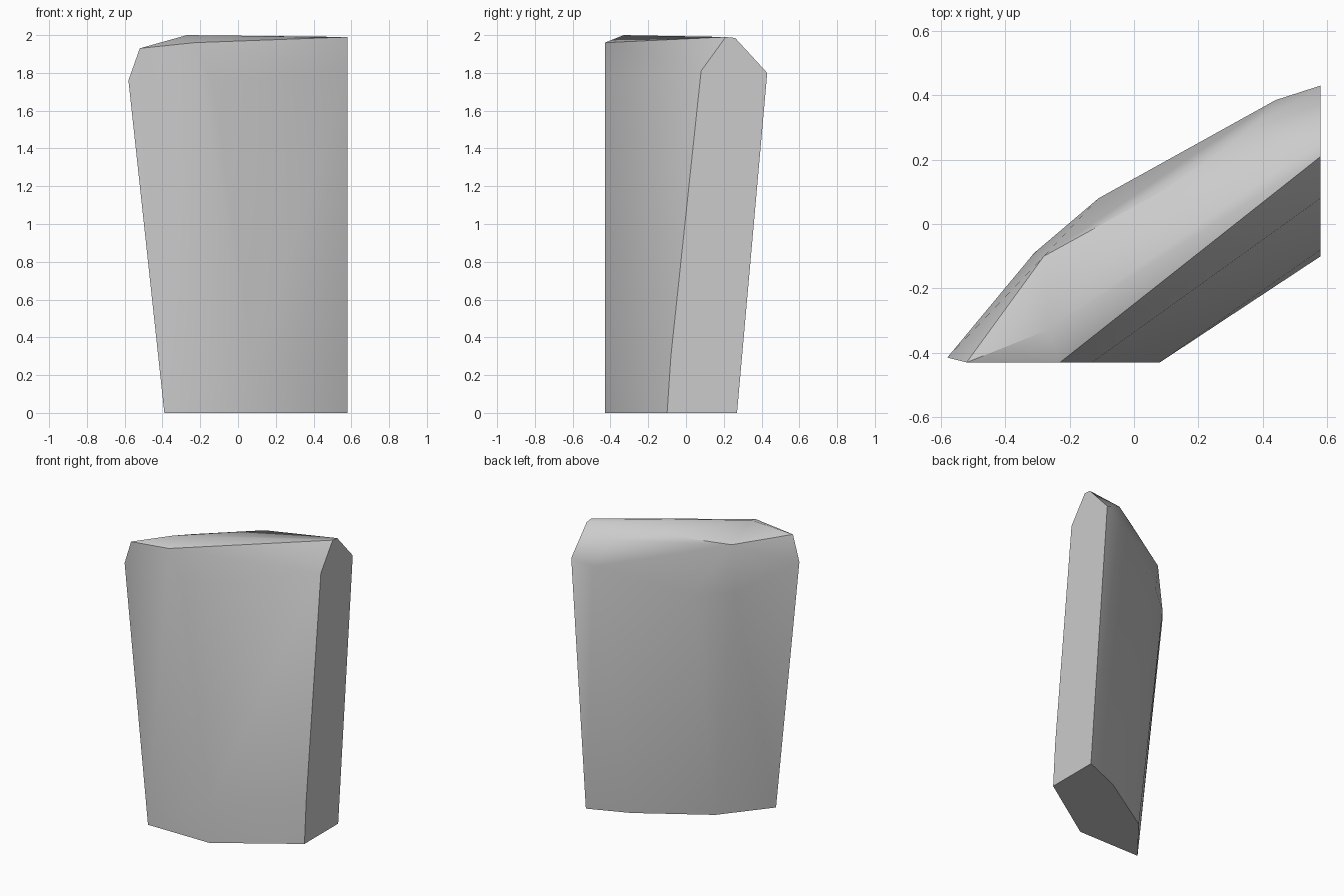
import bpy
import bmesh
import math

default_cube = bpy.data.objects.get("Cube")
if default_cube:
    bpy.data.objects.remove(default_cube, do_unlink=True)

# Flat trimmed sides of the slab
FRONT = -0.43
SIDE = 0.58


def make_material(name, colour):
    material = bpy.data.materials.new(name)
    material.use_nodes = True
    material.diffuse_color = colour
    shader = material.node_tree.nodes["Principled BSDF"]
    shader.inputs["Base Color"].default_value = colour
    shader.inputs["Roughness"].default_value = 0.8
    return material


def make_hull(name, points, material):
    """Wrap a convex stone around its corner points."""
    mesh = bpy.data.meshes.new(name)
    bm = bmesh.new()
    for point in points:
        bm.verts.new(point)
    hull = bmesh.ops.convex_hull(bm, input=bm.verts[:])
    unused = set(hull["geom_interior"]) | set(hull["geom_unused"])
    bmesh.ops.delete(bm, geom=[v for v in unused if isinstance(v, bmesh.types.BMVert)], context="VERTS")
    # Merge the triangles of each flat facet
    bmesh.ops.dissolve_limit(bm, angle_limit=math.radians(1), verts=bm.verts[:], edges=bm.edges[:])
    bmesh.ops.recalc_face_normals(bm, faces=bm.faces[:])
    bm.to_mesh(mesh)
    bm.free()
    mesh.materials.append(material)
    stone = bpy.data.objects.new(name, mesh)
    bpy.context.collection.objects.link(stone)
    return stone


# Front cut profile, as (x, z)
front_cut = [(-0.39, 0), (0.08, 0), (0.08, 0.25), (-0.13, 1.74), (-0.23, 1.96), (-0.52, 1.93)]
# Side cut profile, as (y, z)
side_cut = [(-0.1, 0), (-0.08, 0.3), (0.08, 1.81), (0.21, 1.99), (0.26, 1.985), (0.43, 1.8), (0.27, 0)]
# Overhanging back, from foot to shoulder
back = [(0.31, 0.16, 0), (-0.14, -0.12, 0),
        (0.44, 0.385, 1.76), (-0.11, 0.08, 1.6), (-0.31, -0.09, 1.6), (-0.58, -0.415, 1.76)]
# Crown of the stone
crown = [(0.37, 0.3, 1.93), (0.12, 0.12, 1.97), (-0.28, -0.1, 1.92), (-0.27, -0.33, 2)]

points = [(x, FRONT, z) for x, z in front_cut]
points += [(SIDE, y, z) for y, z in side_cut]
points += back + crown

stone_slab = make_hull("stone_slab", points, make_material("light grey stone", (0.6, 0.6, 0.6, 1)))

# Soft facets with crisp cut edges
bpy.ops.object.select_all(action="DESELECT")
stone_slab.select_set(True)
bpy.context.view_layer.objects.active = stone_slab
bpy.ops.object.shade_smooth_by_angle(angle=math.radians(38))
